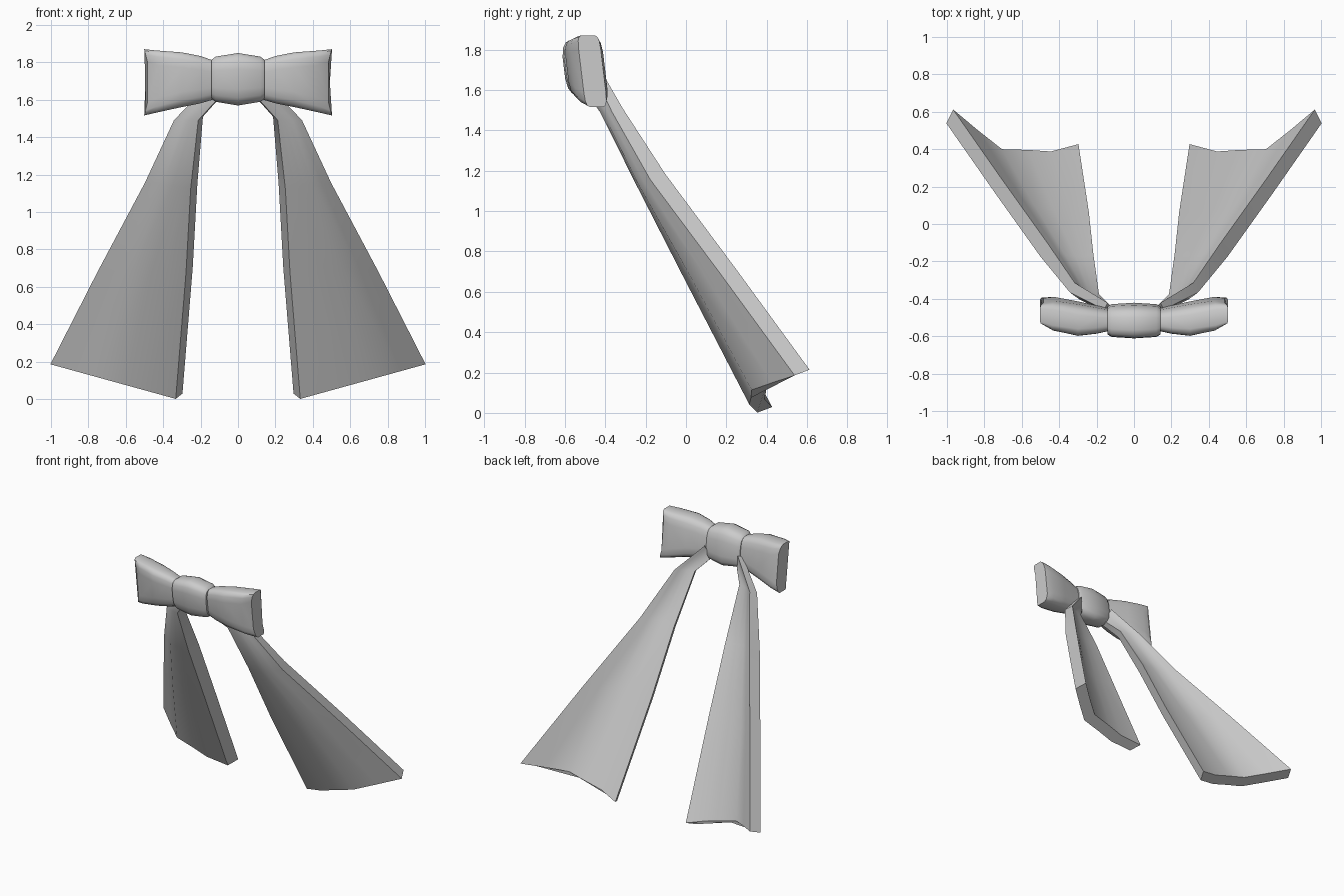
import bpy, bmesh, math
from mathutils import Vector

cube = bpy.data.objects.get("Cube")
if cube:
    bpy.data.objects.remove(cube, do_unlink=True)

GREY = (0.6, 0.6, 0.6, 1)
mat = bpy.data.materials.new("ribbon_grey")
mat.use_nodes = True
mat.diffuse_color = GREY
mat.node_tree.nodes["Principled BSDF"].inputs["Base Color"].default_value = GREY


def loft(name, rings, mirror=False, angle=50):
    """Skin a list of point rings, cap both ends, optionally mirror in x."""
    bm = bmesh.new()
    loops = [[bm.verts.new(p) for p in ring] for ring in rings]
    n = len(loops[0])
    for a, b in zip(loops, loops[1:]):
        for i in range(n):
            j = (i + 1) % n
            bm.faces.new((a[i], a[j], b[j], b[i]))
    bm.faces.new(loops[0])
    bm.faces.new(loops[-1])
    bmesh.ops.recalc_face_normals(bm, faces=bm.faces)
    mesh = bpy.data.meshes.new(name)
    bm.to_mesh(mesh)
    bm.free()
    mesh.materials.append(mat)
    obj = bpy.data.objects.new(name, mesh)
    bpy.context.collection.objects.link(obj)
    if mirror:
        obj.modifiers.new("mirror", "MIRROR").use_clip = False
    bpy.ops.object.select_all(action="DESELECT")
    obj.select_set(True)
    bpy.context.view_layer.objects.active = obj
    bpy.ops.object.shade_smooth_by_angle(angle=math.radians(angle))
    return obj


def box_ring(x, z0, z1, y0, y1, power, flare=0.0, lean=0.12, n=16):
    """Rounded rectangle across x, leaning backwards towards its bottom."""
    ring = []
    for i in range(n):
        a = 2 * math.pi * (i + 0.5) / n
        c, s = math.cos(a), math.sin(a)
        y = math.copysign(abs(c) ** power, c)
        z = math.copysign(abs(s) ** power, s)
        zz = (z0 + z1) / 2 + z * (z1 - z0) / 2
        ring.append((x + flare * (z * z - 0.5), (y0 + y1) / 2 + y * (y1 - y0) / 2
                     - lean * (zz - 1.7), zz))
    return ring


# Central knot
loft("knot", [box_ring(x, 1.71 - h, 1.71 + h, -0.515 - d, -0.515 + d, 0.6)
              for x, h, d in ((-0.142, 0.105, 0.07), (-0.12, 0.122, 0.083), (0, 0.142, 0.09),
                              (0.12, 0.122, 0.083), (0.142, 0.105, 0.07))])

# Bow loops, flaring outwards from the knot
loft("bow_loops", [
    box_ring(0.10, 1.61, 1.80, -0.56, -0.46, 0.6),
    box_ring(0.20, 1.58, 1.835, -0.58, -0.44, 0.55),
    box_ring(0.30, 1.56, 1.855, -0.59, -0.42, 0.5),
    box_ring(0.43, 1.53, 1.865, -0.56, -0.40, 0.4, 0.015),
    box_ring(0.488, 1.515, 1.872, -0.52, -0.41, 0.3, 0.03),
], mirror=True)

# Hanging tails: outer edge, inner edge, fold depth and thickness at each station
STATIONS = (
    ((0.15, -0.44, 1.69), (0.11, -0.48, 1.60), 0.0, 0.5),
    ((0.33, -0.34, 1.50), (0.20, -0.40, 1.50), 0.1, 0.7),
    ((0.48, -0.14, 1.17), (0.235, -0.20, 1.14), 0.3, 1.0),
    ((0.73, 0.21, 0.70), (0.26, 0.03, 0.69), 0.6, 1.0),
    ((0.985, 0.575, 0.20), (0.315, 0.39, 0.015), 1.0, 1.0),
)
FOLDS = ((0, 0), (0.2, -0.075), (0.39, -0.14), (0.6, -0.105), (0.78, -0.08), (1, 0))
HALF = Vector((-0.018, 0.037, 0.014))


def tail_ring(outer, inner, fold, thick):
    a, b = Vector(outer), Vector(inner)
    mid = [a.lerp(b, t) + Vector((0, d * fold, 0)) for t, d in FOLDS]
    return [p + HALF * thick for p in mid] + [p - HALF * thick for p in reversed(mid)]


loft("ribbon_tails", [tail_ring(*s) for s in STATIONS], mirror=True, angle=60)
